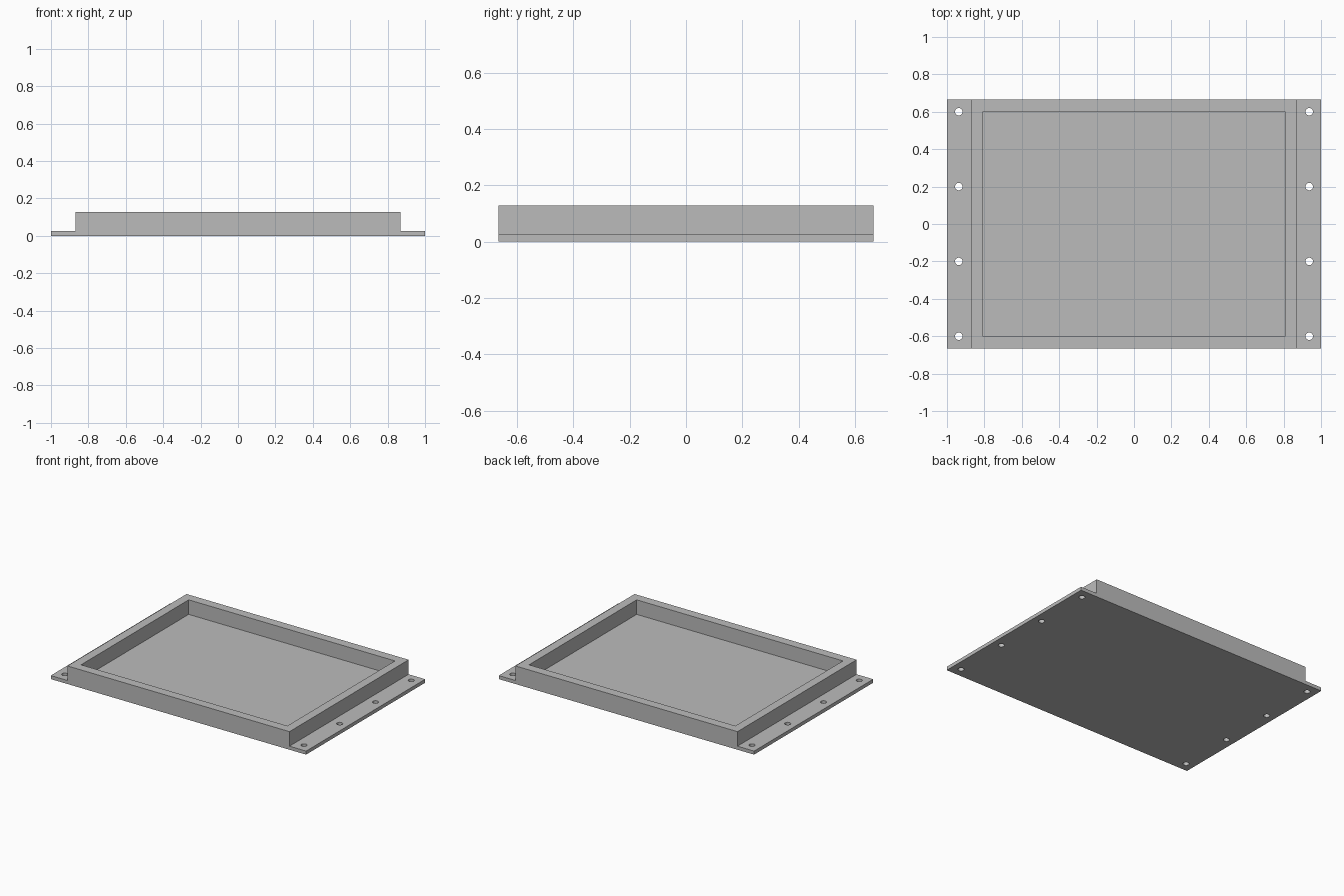
import bpy
import bmesh
from mathutils import Matrix

WIDTH, DEPTH, HEIGHT = 2.0, 1.333, 0.128
BASE = 0.025                 # plate and flange thickness
BODY_X = 0.87                # half width of the raised frame
POCKET_X, POCKET_Y = 0.808, 0.602
HOLE_X, HOLE_RADIUS = 0.937, 0.02

if "Cube" in bpy.data.objects:
    bpy.data.objects.remove(bpy.data.objects["Cube"], do_unlink=True)

grey = bpy.data.materials.new("plain grey")
grey.use_nodes = True
colour = (0.5, 0.5, 0.5, 1)
grey.diffuse_color = colour
grey.node_tree.nodes["Principled BSDF"].inputs["Base Color"].default_value = colour


def add_object(name, bm):
    bmesh.ops.recalc_face_normals(bm, faces=bm.faces)
    mesh = bpy.data.meshes.new(name)
    bm.to_mesh(mesh)
    bm.free()
    mesh.materials.append(grey)
    obj = bpy.data.objects.new(name, mesh)
    bpy.context.collection.objects.link(obj)
    return obj


def cut(target, cutter):
    cutter.hide_render = True
    mod = target.modifiers.new("cut", "BOOLEAN")
    mod.operation = "DIFFERENCE"
    mod.solver = "EXACT"
    mod.object = cutter
    bpy.context.view_layer.objects.active = target
    bpy.ops.object.modifier_apply(modifier=mod.name)
    bpy.data.objects.remove(cutter, do_unlink=True)


# Flanged body: stepped section extruded from front to back
half = [(WIDTH / 2, 0), (WIDTH / 2, BASE), (BODY_X, BASE), (BODY_X, HEIGHT)]
section = half + [(-x, z) for x, z in reversed(half)]
bm = bmesh.new()
face = bm.faces.new([bm.verts.new((x, -DEPTH / 2, z)) for x, z in section])
result = bmesh.ops.extrude_face_region(bm, geom=[face])
back = [v for v in result["geom"] if isinstance(v, bmesh.types.BMVert)]
bmesh.ops.translate(bm, verts=back, vec=(0, DEPTH, 0))
tray = add_object("flanged_tray", bm)

# Open pocket with a flat floor
bm = bmesh.new()
bmesh.ops.create_cube(bm, size=2, matrix=Matrix.Translation((0, 0, BASE + 0.2))
                      @ Matrix.Diagonal((POCKET_X, POCKET_Y, 0.2, 1)))
cut(tray, add_object("pocket_cutter", bm))

# Four mounting holes along each side flange
bm = bmesh.new()
for side in (-1, 1):
    for i in range(4):
        bmesh.ops.create_cone(bm, cap_ends=True, segments=24, depth=0.2,
                              radius1=HOLE_RADIUS, radius2=HOLE_RADIUS,
                              matrix=Matrix.Translation((side * HOLE_X, -0.6 + 0.4 * i, 0)))
cut(tray, add_object("hole_cutter", bm))

# Smooth hole walls, crisp edges elsewhere
bpy.ops.object.select_all(action="DESELECT")
tray.select_set(True)
bpy.context.view_layer.objects.active = tray
bpy.ops.object.shade_smooth_by_angle()
